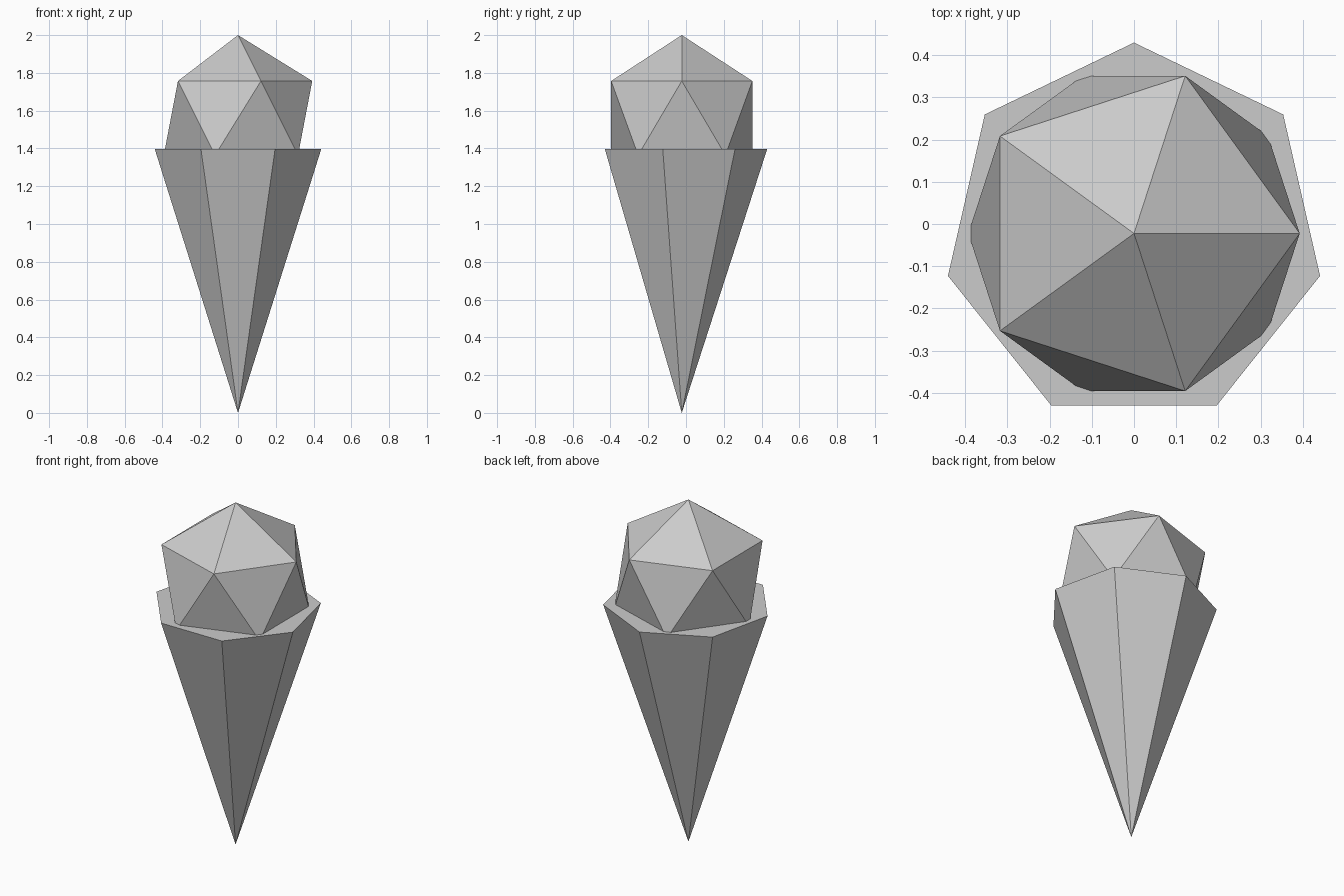
import bpy

if "Cube" in bpy.data.objects:
    bpy.data.objects.remove(bpy.data.objects["Cube"])

CY = -0.0224      # shared axis position in y
RIM_Z = 1.398     # height of the cone's flat rim
SCOOP_R = 0.4393

# Seven-sided wafer cone, point down, closed on top
bpy.ops.mesh.primitive_cone_add(vertices=7, radius1=0, radius2=0.4525, depth=RIM_Z,
                                end_fill_type='NGON', location=(0, CY, RIM_Z / 2))
bpy.context.object.name = "wafer_cone"

# Icosahedron scoop sunk slightly into the cone
bpy.ops.mesh.primitive_ico_sphere_add(subdivisions=1, radius=SCOOP_R,
                                      location=(0, CY, 2 - SCOOP_R))
bpy.context.object.name = "scoop"
